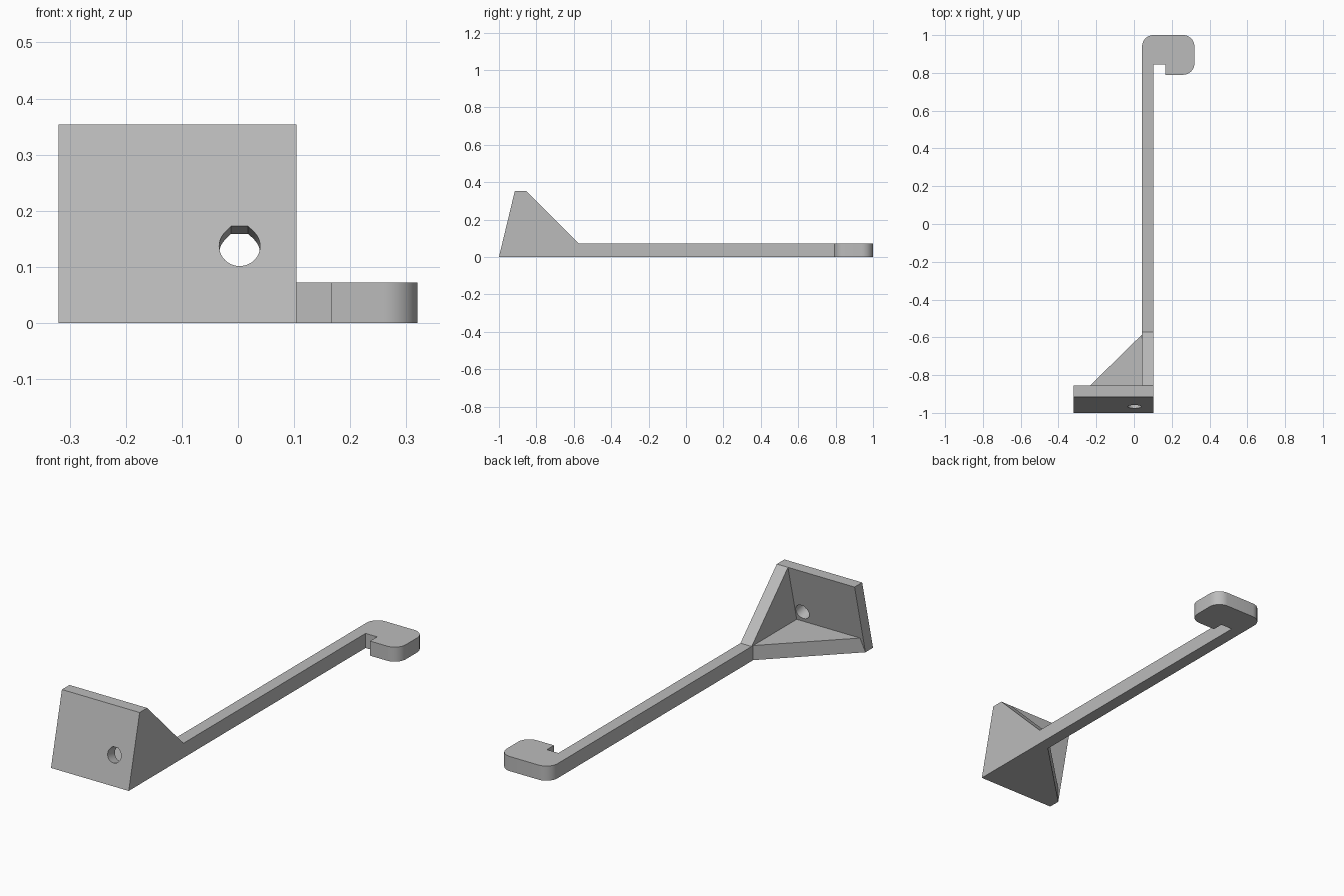
import bpy
import bmesh
from math import radians, cos, sin, tan, pi, atan2
from mathutils import Matrix, Vector

cube = bpy.data.objects.get("Cube")
if cube:
    bpy.data.objects.remove(cube, do_unlink=True)

grey = bpy.data.materials.new("plain grey")
grey.use_nodes = True
colour = (0.5, 0.5, 0.5, 1)
grey.diffuse_color = colour
grey.node_tree.nodes["Principled BSDF"].inputs["Base Color"].default_value = colour

# Shared dimensions
LEFT, RIGHT, ARM_IN = -0.32, 0.104, 0.043
BAR_H, TOP = 0.072, 0.354
FRONT_TOP, BACK_TOP = -0.915, -0.856
RIB_END = -0.573
lean = (FRONT_TOP + 1) / TOP
tilt = atan2(FRONT_TOP + 1, TOP)


def back_y(z):
    """Back face of the leaning plate at height z."""
    return BACK_TOP - (TOP - z) * lean


def arc(cx, cy, r, start, end, steps=10):
    angles = [radians(start + (end - start) * i / steps) for i in range(steps + 1)]
    return [(cx + r * cos(a), cy + r * sin(a)) for a in angles]


def prism(name, points, depth):
    """Extrude a list of 3D points by a depth vector."""
    bm = bmesh.new()
    face = bm.faces.new([bm.verts.new(p) for p in points])
    new = bmesh.ops.extrude_face_region(bm, geom=[face])["geom"]
    verts = [g for g in new if isinstance(g, bmesh.types.BMVert)]
    bmesh.ops.translate(bm, vec=Vector(depth), verts=verts)
    bmesh.ops.recalc_face_normals(bm, faces=bm.faces)
    mesh = bpy.data.meshes.new(name)
    bm.to_mesh(mesh)
    bm.free()
    mesh.materials.append(grey)
    obj = bpy.data.objects.new(name, mesh)
    bpy.context.collection.objects.link(obj)
    return obj


def smooth(obj):
    bpy.ops.object.select_all(action='DESELECT')
    obj.select_set(True)
    bpy.context.view_layer.objects.active = obj
    bpy.ops.object.shade_smooth_by_angle(angle=radians(30))


# Flat arm with rounded hook and floor gusset, drawn from above
r = 0.06
hook_right, hook_front, hook_top = 0.32, 0.79, 1.0
outline = [(RIGHT, back_y(0)), (RIGHT, 0.845), (0.167, 0.845), (0.167, hook_front)]
outline += arc(hook_right - r, hook_front + r, r, -90, 0)
outline += arc(hook_right - r, hook_top - r, r, 0, 90)
outline += arc(ARM_IN + r, hook_top - r, r, 90, 180)
outline += [(ARM_IN, -0.585), (LEFT, back_y(0))]
arm = prism("hooked_arm", [(x, y, 0) for x, y in outline], (0, 0, BAR_H))
smooth(arm)

# Upright rib between plate and arm
rib = [(back_y(BAR_H), BAR_H), (BACK_TOP, TOP), (RIB_END, BAR_H)]
prism("upright_rib", [(ARM_IN, y, z) for y, z in rib], (RIGHT - ARM_IN, 0, 0))

# Leaning mounting plate
side = [(-1, 0), (FRONT_TOP, TOP), (BACK_TOP, TOP), (back_y(0), 0)]
plate = prism("mounting_plate", [(LEFT, y, z) for y, z in side], (RIGHT - LEFT, 0, 0))

# Screw hole square to the plate: round below, flat-topped above
hr = 0.0365
flat = hr * tan(pi / 8)
hole = arc(0, 0, hr, 135, 405, 30) + [(flat, hr), (-flat, hr)]
hz = 0.137
place = Matrix.Translation((0.003, -1 + hz * lean, hz)) @ Matrix.Rotation(-tilt, 4, 'X')
cutter = prism("hole_cutter", [place @ Vector((x, -0.1, z)) for x, z in hole],
               place.to_3x3() @ Vector((0, 0.3, 0)))
cutter.hide_render = True
cut = plate.modifiers.new("screw_hole", 'BOOLEAN')
cut.operation = 'DIFFERENCE'
cut.solver = 'EXACT'
cut.object = cutter
bpy.context.view_layer.objects.active = plate
bpy.ops.object.modifier_apply(modifier=cut.name)
bpy.data.objects.remove(cutter, do_unlink=True)
smooth(plate)
